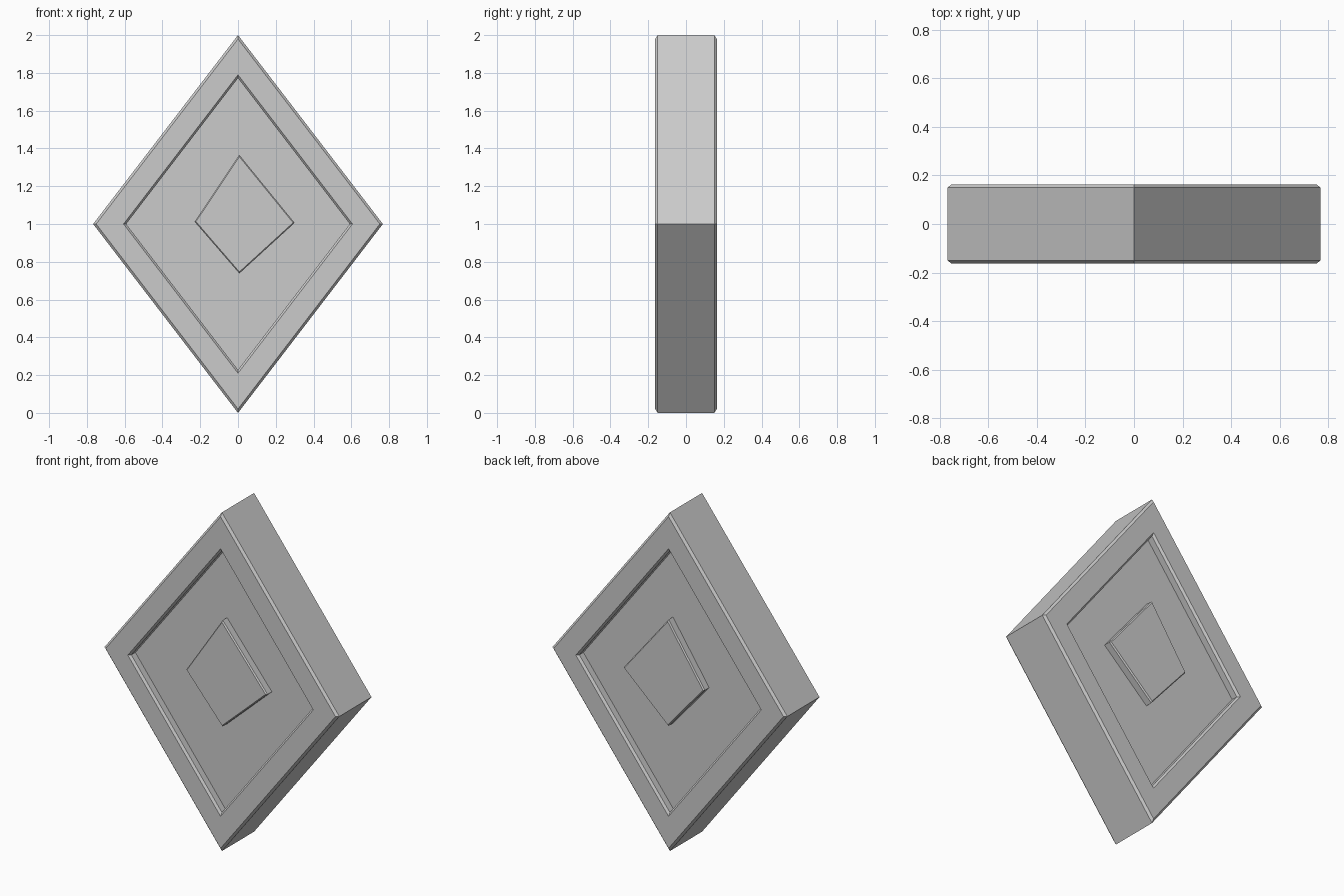
import bpy, bmesh

if "Cube" in bpy.data.objects:
    bpy.data.objects.remove(bpy.data.objects["Cube"])


def loft(name, rings):
    """Skin a stack of four-cornered rings and cap both ends."""
    bm = bmesh.new()
    loops = [[bm.verts.new(p) for p in ring] for ring in rings]
    for a, b in zip(loops, loops[1:]):
        for i in range(4):
            j = (i + 1) % 4
            bm.faces.new((a[i], a[j], b[j], b[i]))
    bm.faces.new(loops[0])
    bm.faces.new(loops[-1])
    bmesh.ops.recalc_face_normals(bm, faces=bm.faces)
    mesh = bpy.data.meshes.new(name)
    bm.to_mesh(mesh)
    bm.free()
    obj = bpy.data.objects.new(name, mesh)
    bpy.context.collection.objects.link(obj)
    return obj


def rhombus(w, h, y):
    return [(-w, y, 1), (0, y, 1 - h), (w, y, 1), (0, y, 1 + h)]


# Diamond plate: recess floor, recess wall, bevelled lips, outer rim (mirrored to the back)
profile = [
    (0.592, 0.772, 0.112),
    (0.592, 0.772, 0.150),
    (0.606, 0.790, 0.163),
    (0.751, 0.979, 0.163),
    (0.767, 1.000, 0.150),
]
front = [rhombus(w, h, -y) for w, h, y in profile]
back = [rhombus(w, h, y) for w, h, y in reversed(profile)]
loft("diamond_plate", front + back)

# Slightly off-centre inner diamond, raised from both recess floors
corners = [(-0.23, 1.012), (0.007, 0.738), (0.30, 1.006), (0.007, 1.366)]
cx, cz = 0.02, 1.03


def inner(scale, y):
    return [(cx + (x - cx) * scale, y, cz + (z - cz) * scale) for x, z in corners]


loft("inner_diamond", [inner(0.97, -0.16), inner(1, -0.152),
                       inner(1, 0.152), inner(0.97, 0.16)])
